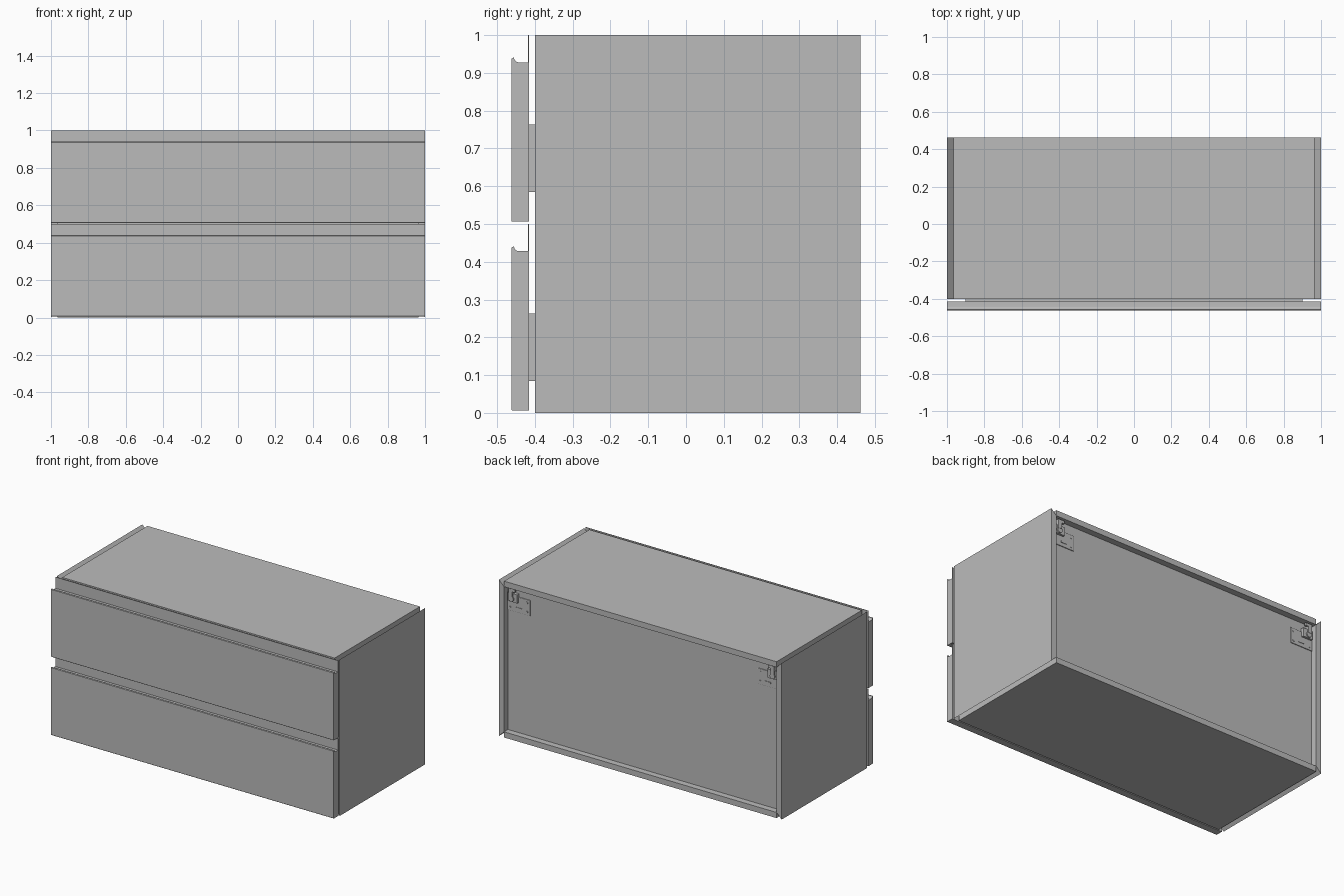
import bpy, bmesh, math
from mathutils import Vector

if "Cube" in bpy.data.objects:
    bpy.data.objects.remove(bpy.data.objects["Cube"], do_unlink=True)

grey = bpy.data.materials.new("cabinet grey")
grey.use_nodes = True
grey.diffuse_color = (0.5, 0.5, 0.5, 1)
grey.node_tree.nodes["Principled BSDF"].inputs["Base Color"].default_value = (0.5, 0.5, 0.5, 1)

T = 0.036                     # board thickness
FRONT, BACK = -0.4, 0.462     # carcass depth
INNER = 1 - T


def finish(name, bm):
    bmesh.ops.recalc_face_normals(bm, faces=bm.faces)
    mesh = bpy.data.meshes.new(name)
    bm.to_mesh(mesh)
    bm.free()
    mesh.materials.append(grey)
    obj = bpy.data.objects.new(name, mesh)
    bpy.context.collection.objects.link(obj)
    return obj


def box(name, x, y, z):
    """Box from three (min, max) ranges."""
    bm = bmesh.new()
    bmesh.ops.create_cube(bm, size=1)
    for v in bm.verts:
        v.co = Vector(r[0] if c < 0 else r[1] for c, r in zip(v.co, (x, y, z)))
    return finish(name, bm)


def prism(name, profile, sweep):
    """Closed profile of 3D points, extruded along a vector."""
    bm = bmesh.new()
    face = bm.faces.new([bm.verts.new(p) for p in profile])
    new = bmesh.ops.extrude_face_region(bm, geom=[face])["geom"]
    bmesh.ops.translate(bm, vec=sweep, verts=[v for v in new if isinstance(v, bmesh.types.BMVert)])
    return finish(name, bm)


def disc(name, x, z, radius, y, depth):
    ring = [(x + radius * math.cos(i * math.tau / 20), y, z + radius * math.sin(i * math.tau / 20))
            for i in range(20)]
    return prism(name, ring, (0, depth, 0))


def mirrored(x0, x1, s):
    return tuple(sorted((s * x0, s * x1)))


# Carcass: boards between two mitred side panels
box("top_panel", (-INNER, INNER), (FRONT, BACK), (INNER, 1))
box("bottom_panel", (-INNER, INNER), (FRONT, BACK), (0, T))
PANEL = BACK - 0.04
box("back_panel", (-INNER, INNER), (PANEL - 0.02, PANEL), (T, INNER))
for s, side in ((1, "left"), (-1, "right")):
    outline = [(s, FRONT, 0), (s, FRONT, 1), (s * INNER, FRONT, INNER), (s * INNER, FRONT, T)]
    prism(side + "_side_panel", outline, (0, BACK - FRONT, 0))

# Drawers: front with a coved grip and thin rear flange, and an open box behind
for base, name in ((0, "lower"), (0.5, "upper")):
    rear, face, low = -0.417, -0.462, base + 0.006
    lip, ledge = base + 0.441, base + 0.428
    cove = [(-0.443 - 0.012 * math.sin(a), ledge + 0.012 * (1 - math.cos(a)))
            for a in (i * math.pi / 12 for i in range(7))]
    outline = [(rear, low), (rear, ledge)] + cove + [(-0.457, lip), (face, lip - 0.004),
                                                   (face, low + 0.002), (face + 0.002, low)]
    front = prism(name + "_drawer_front", [(-1, y, z) for y, z in outline], (2, 0, 0))
    box(name + "_drawer_flange", (-1, 1), (rear - 0.001, rear + 0.002), (low, base + 0.5))
    z0, z1 = base + 0.085, base + 0.263
    for s, side in ((1, "left"), (-1, "right")):
        box(f"{name}_drawer_{side}_wall", mirrored(0.88, 0.9, s), (rear, 0.36), (z0, z1))
    box(name + "_drawer_front_wall", (-0.88, 0.88), (rear, FRONT + 0.01), (z0, z1))
    box(name + "_drawer_rear_wall", (-0.88, 0.88), (0.34, 0.36), (z0, z1))
    box(name + "_drawer_floor", (-0.88, 0.88), (FRONT + 0.01, 0.34), (z0, z0 + 0.02))

# Wall hangers on the back, in the upper corners
for s, side in ((1, "left"), (-1, "right")):
    n = side + "_hanger_"
    plate = box(n + "plate", mirrored(0.805, INNER, s), (PANEL, PANEL + 0.006), (0.805, 0.905))
    bevel = plate.modifiers.new("rounded corners", "BEVEL")
    bevel.width, bevel.segments = 0.002, 2
    box(n + "housing", mirrored(0.885, 0.955, s), (PANEL, PANEL + 0.02), (0.87, 0.925))
    box(n + "hook_arm", mirrored(0.915, 0.94, s), (PANEL, PANEL + 0.03), (0.9, 0.958))
    box(n + "hook_tip", mirrored(0.895, 0.94, s), (PANEL + 0.018, PANEL + 0.03), (0.94, 0.958))
    disc(n + "adjuster", s * 0.925, 0.892, 0.018, PANEL, 0.028)
    for x, z in ((0.825, 0.885), (0.825, 0.825), (0.945, 0.825)):
        disc(n + "screw", s * x, z, 0.007, PANEL, 0.009)
    box(n + "slot_rib", mirrored(0.86, 0.9, s), (PANEL, PANEL + 0.009), (0.828, 0.838))

# Smooth the curved parts, keeping edges sharp
for obj in bpy.data.objects:
    obj.select_set(obj.type == "MESH" and ("adjuster" in obj.name or "drawer_front" in obj.name))
    if obj.select_get():
        bpy.context.view_layer.objects.active = obj
bpy.ops.object.shade_smooth_by_angle(angle=math.radians(30))
